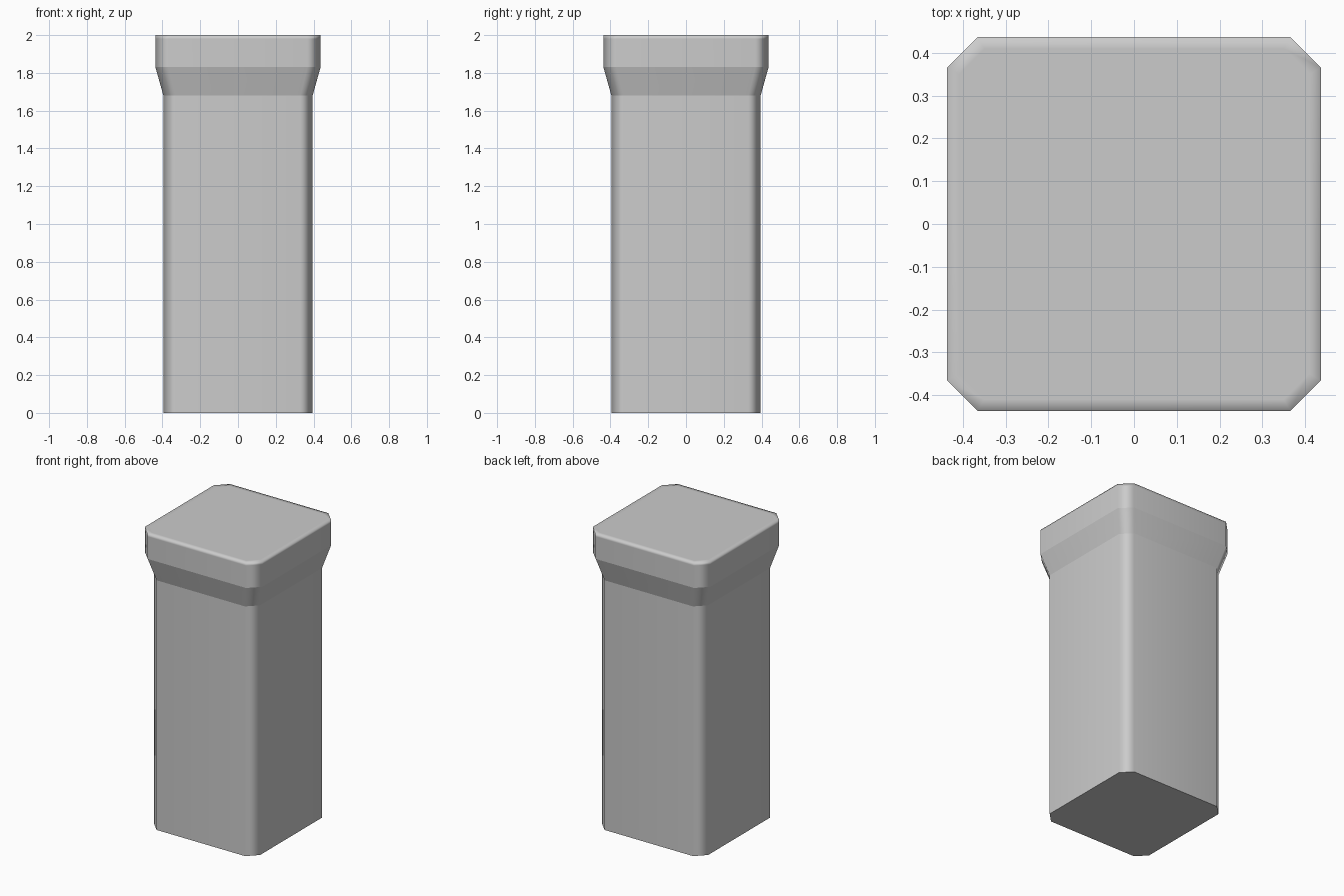
import bpy, bmesh

if "Cube" in bpy.data.objects:
    bpy.data.objects.remove(bpy.data.objects["Cube"])


def octagon(h, c, z):
    # square of half width h with corners cut by c
    k = h - c
    return [(k, -h, z), (h, -k, z), (h, k, z), (k, h, z),
            (-k, h, z), (-h, k, z), (-h, -k, z), (-k, -h, z)]


# (half width, corner cut, height, sharp ring)
levels = [
    (0.395, 0.066, 0.0, True),     # foot
    (0.395, 0.066, 1.68, True),    # top of shaft
    (0.437, 0.071, 1.83, True),    # flared collar
    (0.437, 0.071, 1.98, False),   # support ring below the rim
    (0.437, 0.071, 2.0, False),    # rim
    (0.41, 0.06, 2.0, False),      # inner ring of the top
]

# Post: stacked octagonal rings with soft vertical corners
bm = bmesh.new()
rings = [[bm.verts.new(p) for p in octagon(h, c, z)] for h, c, z, _ in levels]
for a, b in zip(rings, rings[1:]):
    for i in range(8):
        j = (i + 1) % 8
        bm.faces.new((a[i], a[j], b[j], b[i]))
bm.faces.new(rings[0][::-1])
bm.faces.new(rings[-1])
for f in bm.faces:
    f.smooth = True
for ring, level in zip(rings, levels):
    if level[3]:
        for i in range(8):
            bm.edges.get((ring[i], ring[(i + 1) % 8])).smooth = False
bmesh.ops.recalc_face_normals(bm, faces=bm.faces[:])

mesh = bpy.data.meshes.new("post")
bm.to_mesh(mesh)
bm.free()
post = bpy.data.objects.new("post", mesh)
bpy.context.collection.objects.link(post)

# Keep the broad faces flat while the corners shade softly
mod = post.modifiers.new("weighted_normals", 'WEIGHTED_NORMAL')
mod.keep_sharp = True
